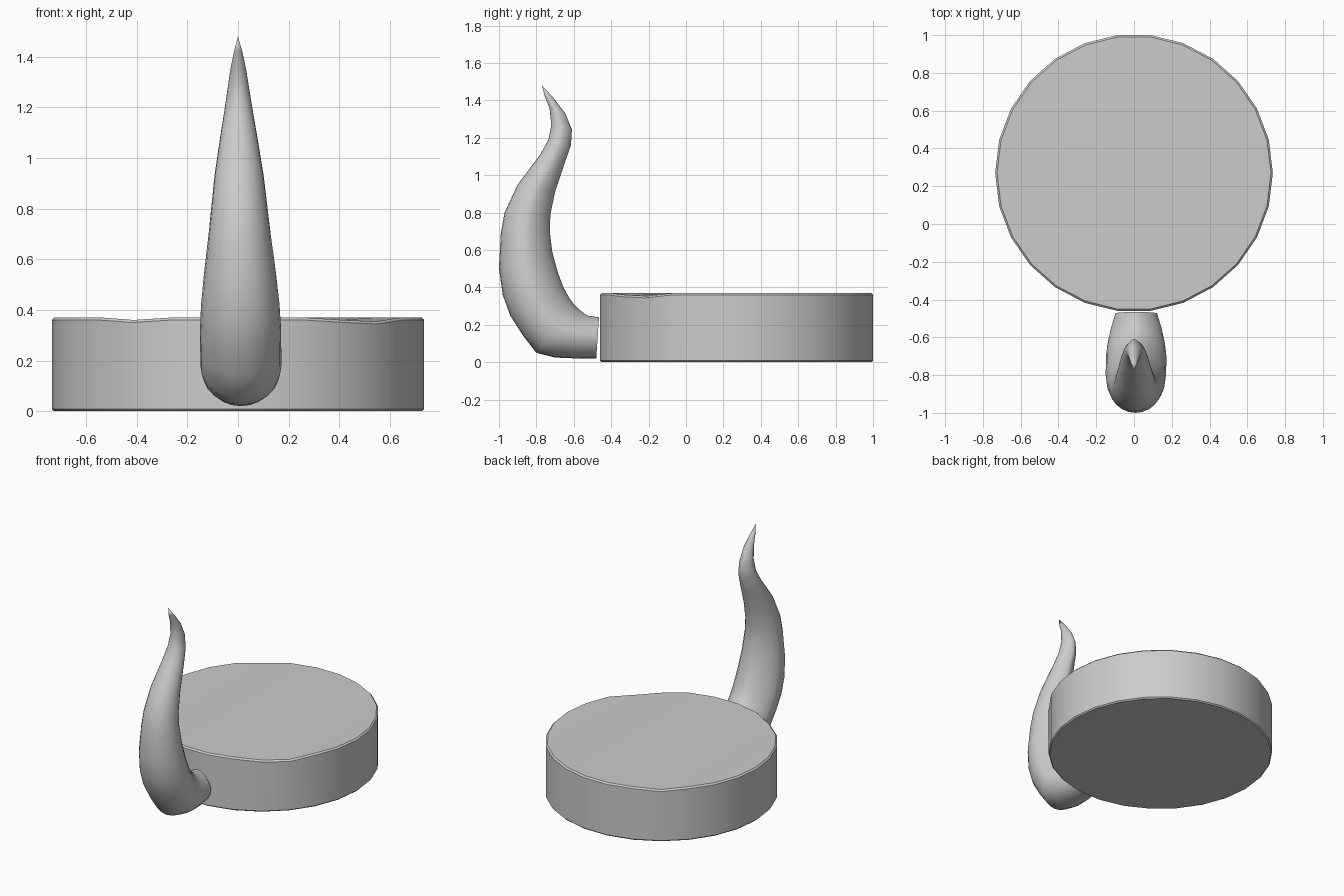
import bpy, bmesh
from math import cos, sin, pi, copysign

if "Cube" in bpy.data.objects:
    bpy.data.objects.remove(bpy.data.objects["Cube"])


def finish(bm, name, angle):
    bmesh.ops.recalc_face_normals(bm, faces=bm.faces)
    me = bpy.data.meshes.new(name)
    bm.to_mesh(me)
    bm.free()
    ob = bpy.data.objects.new(name, me)
    bpy.context.collection.objects.link(ob)
    bpy.ops.object.select_all(action='DESELECT')
    ob.select_set(True)
    bpy.context.view_layer.objects.active = ob
    bpy.ops.object.shade_smooth_by_angle(angle=angle)
    return ob


def bridge(bm, a, b):
    n = len(a)
    for i in range(n):
        j = (i + 1) % n
        bm.faces.new((a[i], a[j], b[j], b[i]))


# Round slab: 26 sides, softened rims, a few slightly sunken rim points
N, R, CY, H = 26, 0.735, 0.27, 0.37
dips = {17: 0.010, 9: 0.010, 22: 0.010, 23: 0.016}
bm = bmesh.new()
rings = []
for r, z, top in ((R - 0.008, 0, 0), (R, 0.008, 0), (R, H - 0.01, 1), (R - 0.01, H, 1)):
    rings.append([bm.verts.new((r * cos(2 * pi * i / N), CY + r * sin(2 * pi * i / N),
                                z - top * dips.get(i, 0))) for i in range(N)])
for a, b in zip(rings, rings[1:]):
    bridge(bm, a, b)
bm.faces.new(rings[0][::-1])
# top surface made of strips running front to back
t = rings[-1]
bm.faces.new((t[0], t[1], t[N - 1]))
bm.faces.new((t[12], t[13], t[14]))
for i in range(1, 12):
    bm.faces.new((t[i], t[i + 1], t[N - i - 1], t[N - i]))
finish(bm, "round_slab", 0.7)

# Curved horn: each section is outer y, outer z, inner y, inner z, half width
sections = [
    (-0.48, 0.02, -0.465, 0.24, 0.11), (-0.58, 0.02, -0.53, 0.25, 0.135),
    (-0.70, 0.025, -0.57, 0.28, 0.152), (-0.80, 0.05, -0.60, 0.31, 0.16),
    (-0.87, 0.14, -0.625, 0.345, 0.16), (-0.94, 0.25, -0.655, 0.40, 0.16),
    (-0.98, 0.36, -0.685, 0.48, 0.155), (-1.0, 0.50, -0.715, 0.59, 0.142),
    (-0.99, 0.69, -0.728, 0.70, 0.123), (-0.97, 0.80, -0.725, 0.79, 0.112),
    (-0.90, 0.95, -0.70, 0.91, 0.097), (-0.78, 1.11, -0.65, 1.06, 0.073),
    (-0.735, 1.19, -0.615, 1.16, 0.058), (-0.72, 1.27, -0.61, 1.245, 0.045),
    (-0.73, 1.36, -0.645, 1.33, 0.032), (-0.755, 1.42, -0.71, 1.415, 0.017)]
M = 24
bm = bmesh.new()
rings = []
for oy, oz, iy, iz, w in sections:
    cx = 0.012 * (1 - oz / 1.48)
    ring = []
    for k in range(M):
        a = 2 * pi * k / M
        c, s = cos(a), sin(a)
        # outer half is round, inner half slightly flattened with side ridges
        if s < -1e-6:
            c = copysign(abs(c) ** 1.25, c)
            s = -abs(s) ** 1.25
        f = (1 - s) / 2
        ring.append(bm.verts.new((cx + w * c, oy + (iy - oy) * f, oz + (iz - oz) * f)))
    rings.append(ring)
for a, b in zip(rings, rings[1:]):
    bridge(bm, a, b)
bm.faces.new(rings[0][::-1])
tip = bm.verts.new((0, -0.77, 1.48))
for k in range(M):
    bm.faces.new((rings[-1][k], rings[-1][(k + 1) % M], tip))
finish(bm, "curved_horn", 0.75)
